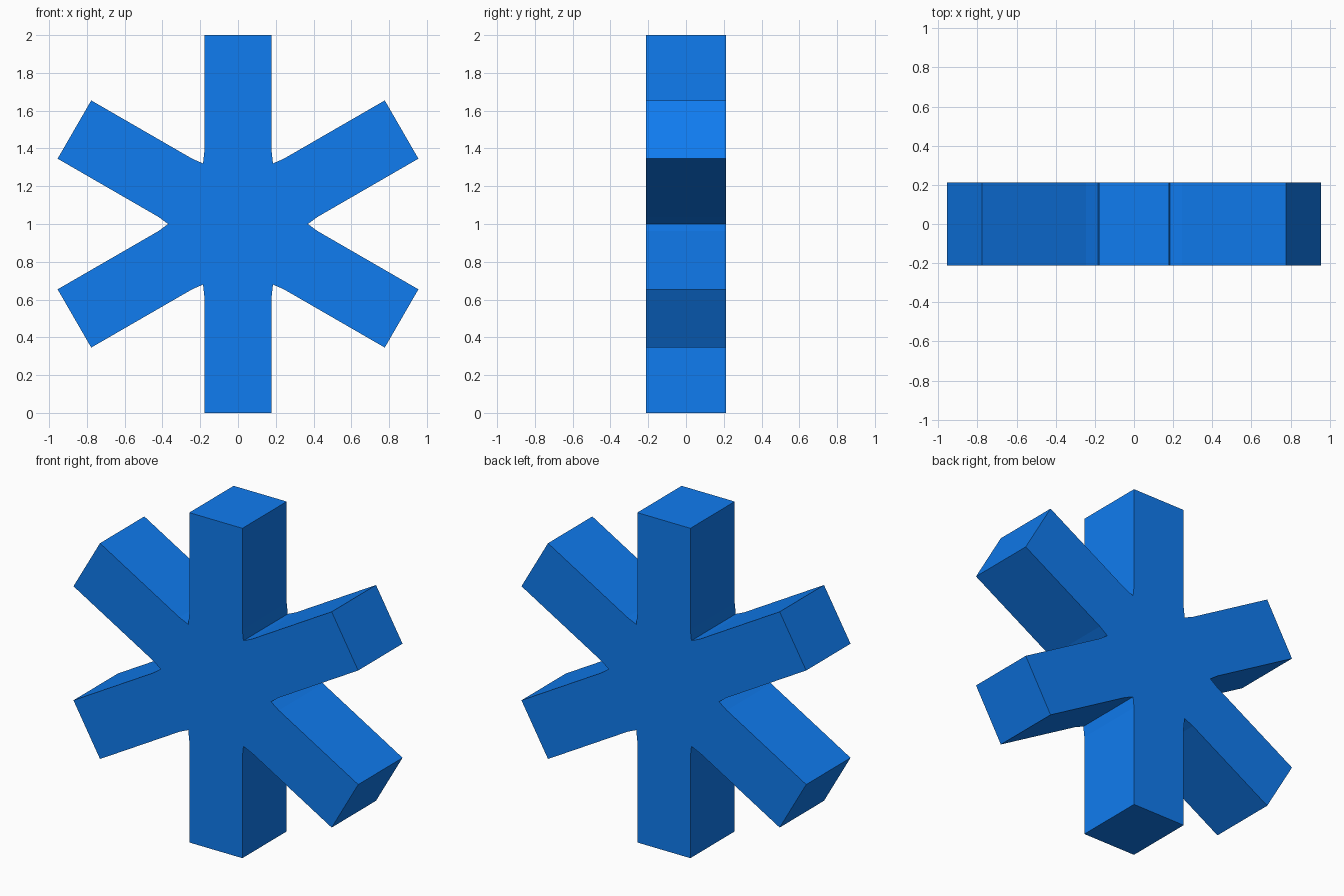
import bpy, bmesh
from math import sin, cos, radians

if "Cube" in bpy.data.objects:
    bpy.data.objects.remove(bpy.data.objects["Cube"])

ARMS = 6
HALF_W, HALF_D = 0.178, 0.2125   # arm half width, half thickness
TIP, ROOT, NOTCH = 1.0, 0.385, 0.37


def polar_point(along, across, angle):
    """Point on an arm, measured along and across its direction, in the xz plane."""
    c, s = cos(angle), sin(angle)
    return (along * c - across * s, -HALF_D, 1 + along * s + across * c)


# Star outline: each arm, then the slightly filled notch after it
outline = []
for i in range(ARMS):
    a = radians(30 + 60 * i)
    outline += [polar_point(d, w, a) for d, w in
                ((ROOT, -HALF_W), (TIP, -HALF_W), (TIP, HALF_W), (ROOT, HALF_W))]
    outline.append(polar_point(NOTCH, 0, a + radians(30)))

# Extrude the outline through the thickness
bm = bmesh.new()
face = bm.faces.new([bm.verts.new(p) for p in outline])
ext = bmesh.ops.extrude_face_region(bm, geom=[face], use_keep_orig=True)
verts = [g for g in ext["geom"] if isinstance(g, bmesh.types.BMVert)]
bmesh.ops.translate(bm, verts=verts, vec=(0, 2 * HALF_D, 0))
bmesh.ops.recalc_face_normals(bm, faces=bm.faces)

mesh = bpy.data.meshes.new("six_armed_star")
bm.to_mesh(mesh)
bm.free()
star = bpy.data.objects.new("six_armed_star", mesh)
bpy.context.collection.objects.link(star)

# Blue material
blue = bpy.data.materials.new("blue")
blue.diffuse_color = (0.005, 0.2, 0.87, 1)
blue.use_nodes = True
blue.node_tree.nodes["Principled BSDF"].inputs["Base Color"].default_value = blue.diffuse_color
mesh.materials.append(blue)
